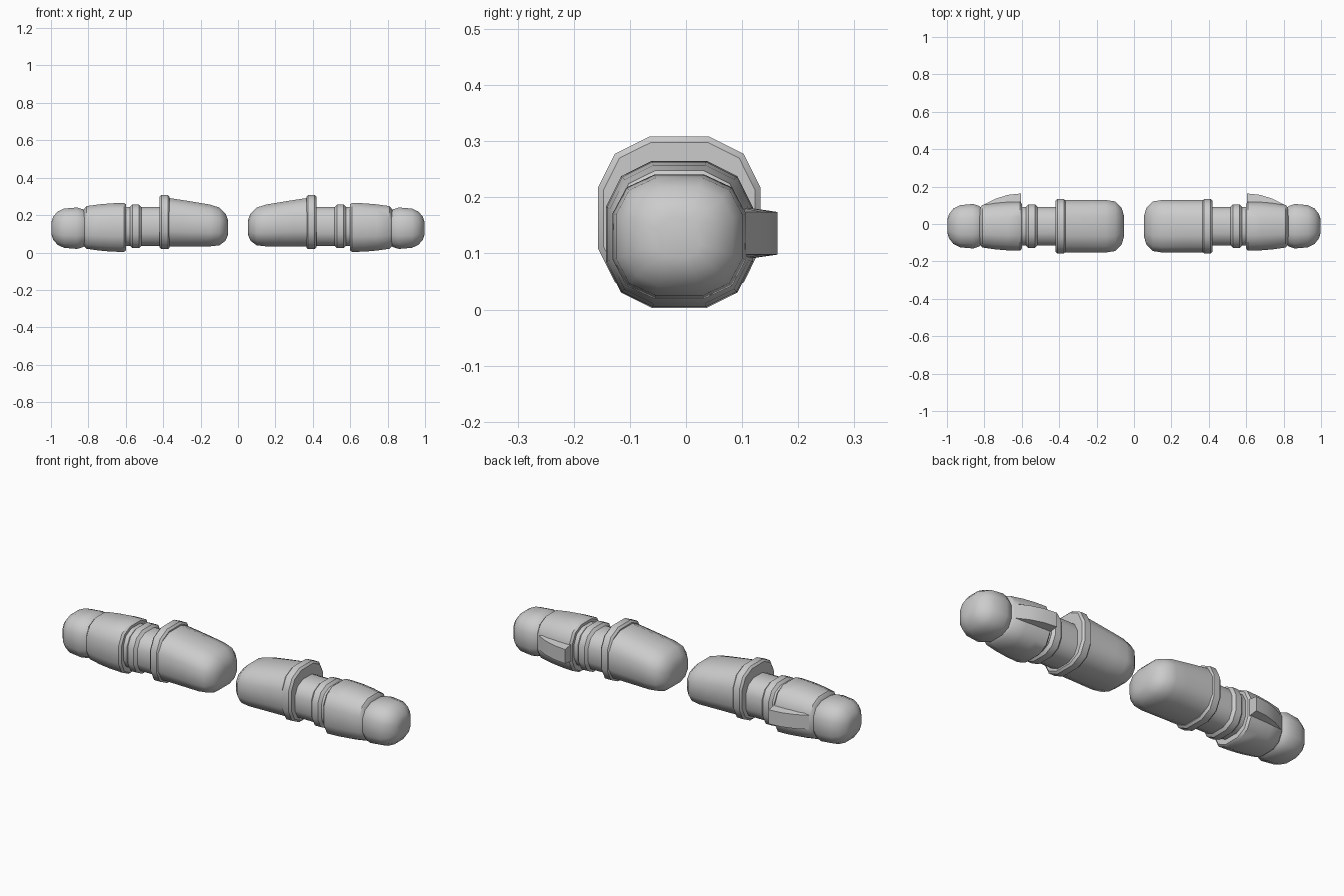
import bpy, bmesh, math

default_cube = bpy.data.objects.get("Cube")
if default_cube:
    bpy.data.objects.remove(default_cube, do_unlink=True)

grey = bpy.data.materials.new("plain_grey")
grey.use_nodes = True
grey.diffuse_color = (0.6, 0.6, 0.6, 1)
grey.node_tree.nodes["Principled BSDF"].inputs["Base Color"].default_value = grey.diffuse_color

AXIS_Y = -0.012
SIDES = 12


def squared(value):
    """Push a sine or cosine outwards, so a circle becomes slightly square."""
    return math.copysign(abs(value / math.cos(math.pi / SIDES)) ** 0.75, value)


def section(x, depth, height, centre_z):
    """Twelve-sided ring around the arm, with a flat top and bottom."""
    angles = [math.tau * (step + 0.5) / SIDES for step in range(SIDES)]
    return [(x, AXIS_Y + depth * squared(math.cos(angle)),
             centre_z + height * squared(math.sin(angle))) for angle in angles]


def dome(t):
    """Blunt rounded end: nearly zero at the tip, one where it meets the body."""
    return (1 - (1 - t) ** 3) ** 0.4


def blend(start, end, t):
    return start + (end - start) * t


def loft(name, rings, side, sharp_angle=40):
    """Skin a row of rings, cap both ends and place the part on one side."""
    bm = bmesh.new()
    loops = [[bm.verts.new((side * x, y, z)) for x, y, z in ring] for ring in rings]
    for inner, outer in zip(loops, loops[1:]):
        for i in range(len(inner)):
            bm.faces.new((inner[i - 1], inner[i], outer[i], outer[i - 1]))
    bm.faces.new(loops[0])
    bm.faces.new(loops[-1])
    bmesh.ops.recalc_face_normals(bm, faces=bm.faces)
    mesh = bpy.data.meshes.new(name)
    bm.to_mesh(mesh)
    bm.free()
    mesh.materials.append(grey)
    part = bpy.data.objects.new(name, mesh)
    bpy.context.collection.objects.link(part)
    bpy.ops.object.select_all(action="DESELECT")
    part.select_set(True)
    bpy.context.view_layer.objects.active = part
    bpy.ops.object.shade_smooth_by_angle(angle=math.radians(sharp_angle))


def bevelled_band(start, end, radius, bevel, centre_z):
    """Short collar with a chamfer on each rim."""
    outline = [(start, radius - bevel), (start + bevel, radius),
               (end - bevel, radius), (end, radius - bevel)]
    return [section(x, r, r, centre_z) for x, r in outline]


def upper_arm():
    """Round-tipped body with a level underside and a rising top."""
    tip, end, rounding = 0.05, 0.38, 0.1
    rings = []
    for t in (0.01, 0.05, 0.15, 0.3, 0.5, 0.75, 1):
        x = blend(tip, end, t)
        fullness = dome(min(1, (x - tip) / rounding))
        height = blend(0.1, 0.13, t ** 0.8)
        rings.append(section(x, 0.14 * fullness, height * fullness, height + 0.033))
    return rings


def forearm():
    """Barrel that narrows towards the wrist, with a chamfered cuff."""
    cuff, wrist = 0.61, 0.81
    rings = [section(cuff - 0.01, 0.12, 0.124, 0.134)]
    for step in range(4):
        t = step / 3
        radius = blend(0.131, 0.114, t ** 2)
        rings.append(section(blend(cuff, wrist, t), radius, radius, 0.134))
    rings.append(section(wrist + 0.015, 0.098, 0.098, 0.132))
    return rings


def hand():
    """Blunt ball: a short neck, then a domed end."""
    neck, palm, tip = 0.8, 0.86, 1
    rings = []
    for t in (0, 0.5, 1):
        radius = blend(0.09, 0.119, t ** 0.6)
        rings.append(section(blend(neck, palm, t), radius, radius * 0.93, 0.13))
    for t in (0.5, 0.25, 0.08, 0.02):
        radius = 0.119 * dome(t)
        rings.append(section(blend(tip, palm, t), radius, radius * 0.93, 0.13))
    return rings


def forearm_fin():
    """Tapered ridge on the back, sloping down to the wrist."""
    rings = []
    for step in range(4):
        t = step / 3
        x, outer = blend(0.605, 0.81, t), blend(0.163, 0.1, t ** 2)
        rings.append([(x, y, 0.136 + half_height * direction)
                      for y, half_height, direction in (
                          (0.08, 0.05, -1), (outer, 0.038, -1),
                          (outer, 0.038, 1), (0.08, 0.05, 1))])
    return rings


for side, label in ((1, "left"), (-1, "right")):
    loft(label + "_upper_arm", upper_arm(), side)
    loft(label + "_shoulder_flange", bevelled_band(0.365, 0.42, 0.145, 0.01, 0.163), side)
    loft(label + "_elbow_shaft", bevelled_band(0.4, 0.62, 0.104, 0.005, 0.14), side)
    loft(label + "_elbow_ring", bevelled_band(0.515, 0.58, 0.117, 0.015, 0.14), side)
    loft(label + "_forearm", forearm(), side)
    loft(label + "_hand", hand(), side)
    loft(label + "_forearm_fin", forearm_fin(), side, sharp_angle=25)
